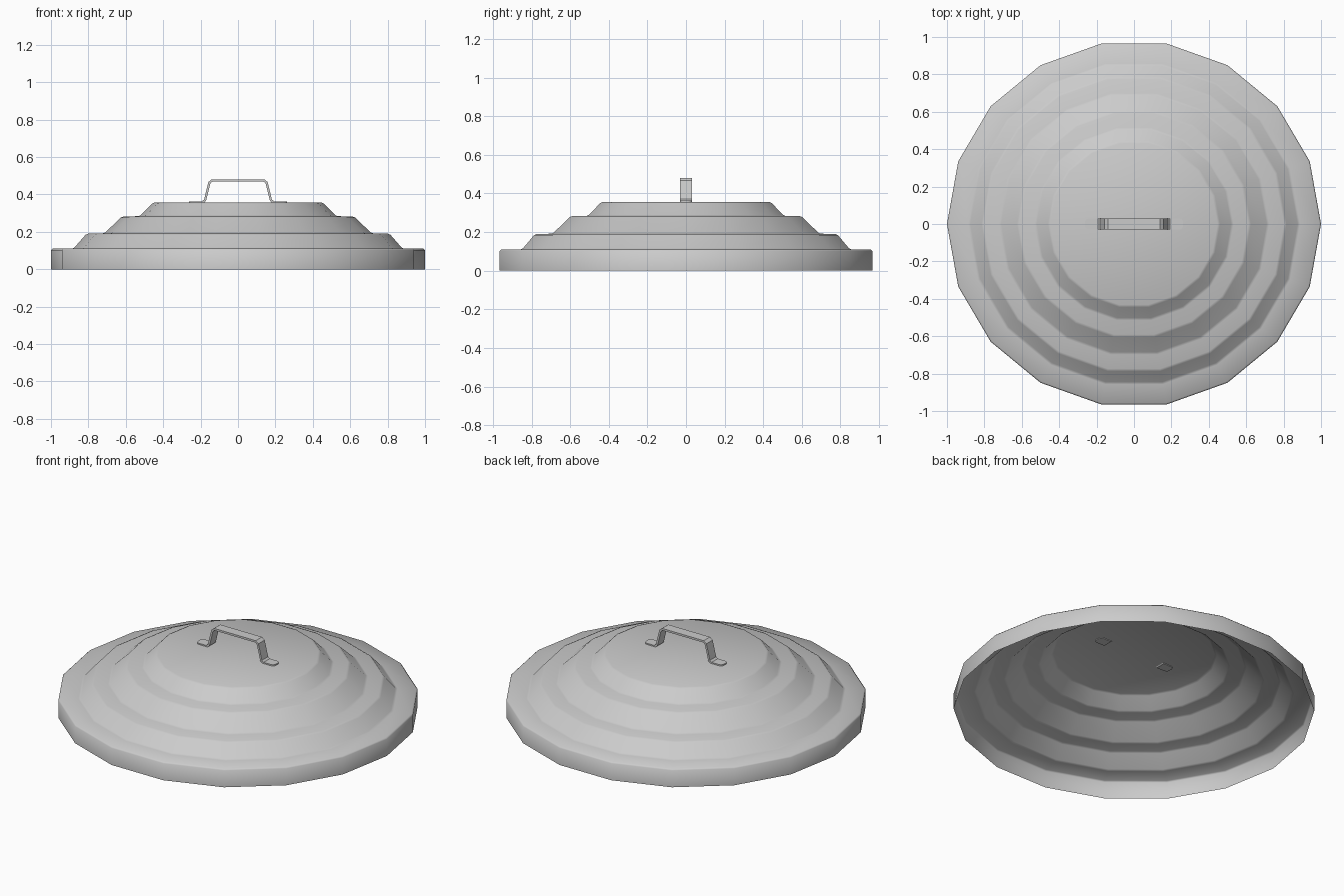
import bpy, bmesh, math
from mathutils import Vector

if "Cube" in bpy.data.objects:
    bpy.data.objects.remove(bpy.data.objects["Cube"])

SIDES = 18
Y_SCALE = 0.98


def chamfer(points, d):
    """Cut every inner corner of a 2D polyline by distance d."""
    pts = [Vector(p) for p in points]
    out = [pts[0]]
    for a, b, c in zip(pts, pts[1:], pts[2:]):
        out.append(b + (a - b).normalized() * d)
        out.append(b + (c - b).normalized() * d)
    return out + [pts[-1]]


def make_object(name, bm, angle):
    mesh = bpy.data.meshes.new(name)
    bm.to_mesh(mesh)
    bm.free()
    obj = bpy.data.objects.new(name, mesh)
    bpy.context.collection.objects.link(obj)
    bpy.ops.object.select_all(action='DESELECT')
    obj.select_set(True)
    bpy.context.view_layer.objects.active = obj
    bpy.ops.object.shade_smooth_by_angle(angle=math.radians(angle))
    return obj


# Stepped lid: open thin shell turned from a profile
profile = chamfer([(1, 0), (1, 0.11), (0.88, 0.11), (0.81, 0.19), (0.715, 0.192),
                   (0.62, 0.282), (0.525, 0.284), (0.455, 0.356), (0.40, 0.356)], 0.008)
bm = bmesh.new()
rings = []
for r, z in profile[:-1]:
    ring = []
    for i in range(SIDES):
        a = 2 * math.pi * i / SIDES
        ring.append(bm.verts.new((r * math.cos(a), r * math.sin(a) * Y_SCALE, z)))
    rings.append(ring)
for lo, hi in zip(rings, rings[1:]):
    for i in range(SIDES):
        j = (i + 1) % SIDES
        bm.faces.new((lo[i], lo[j], hi[j], hi[i]))
bm.faces.new(rings[-1])
make_object("stepped_lid", bm, 50)

# Handle: bent strap with outward feet, half path mirrored in x
half = chamfer([(0.262, 0.3575), (0.179, 0.3575), (0.150, 0.475), (0, 0.475)], 0.012)
path = half + [Vector((-p.x, p.y)) for p in reversed(half[:-1])]
T, W = 0.006, 0.03
outer, inner = [], []
for i, p in enumerate(path):
    d1 = (p - path[max(i - 1, 0)]).normalized()
    d2 = (path[min(i + 1, len(path) - 1)] - p).normalized()
    t = (d1 + d2).normalized()
    n = Vector((t.y, -t.x))
    k = T / max(0.5, t.dot(d2 if d2.length else d1))
    outer.append(p - n * k)
    inner.append(p + n * k)

bm = bmesh.new()
sections = []
for o, q in zip(outer, inner):
    sections.append([bm.verts.new((c.x, y, c.y))
                     for c, y in ((o, -W), (o, W), (q, W), (q, -W))])
for s, e in zip(sections, sections[1:]):
    for k in range(4):
        m = (k + 1) % 4
        bm.faces.new((s[k], s[m], e[m], e[k]))
bm.faces.new(sections[0])
bm.faces.new(sections[-1])
bmesh.ops.recalc_face_normals(bm, faces=bm.faces)

# Rounded corners on the ends of the feet
ends = [e for e in bm.edges
        if all(abs(v.co.x) > 0.255 for v in e.verts)
        and abs(e.verts[0].co.y - e.verts[1].co.y) < 1e-5]
bmesh.ops.bevel(bm, geom=ends, offset=0.02, segments=3, profile=0.5, affect='EDGES')
make_object("handle", bm, 35)
